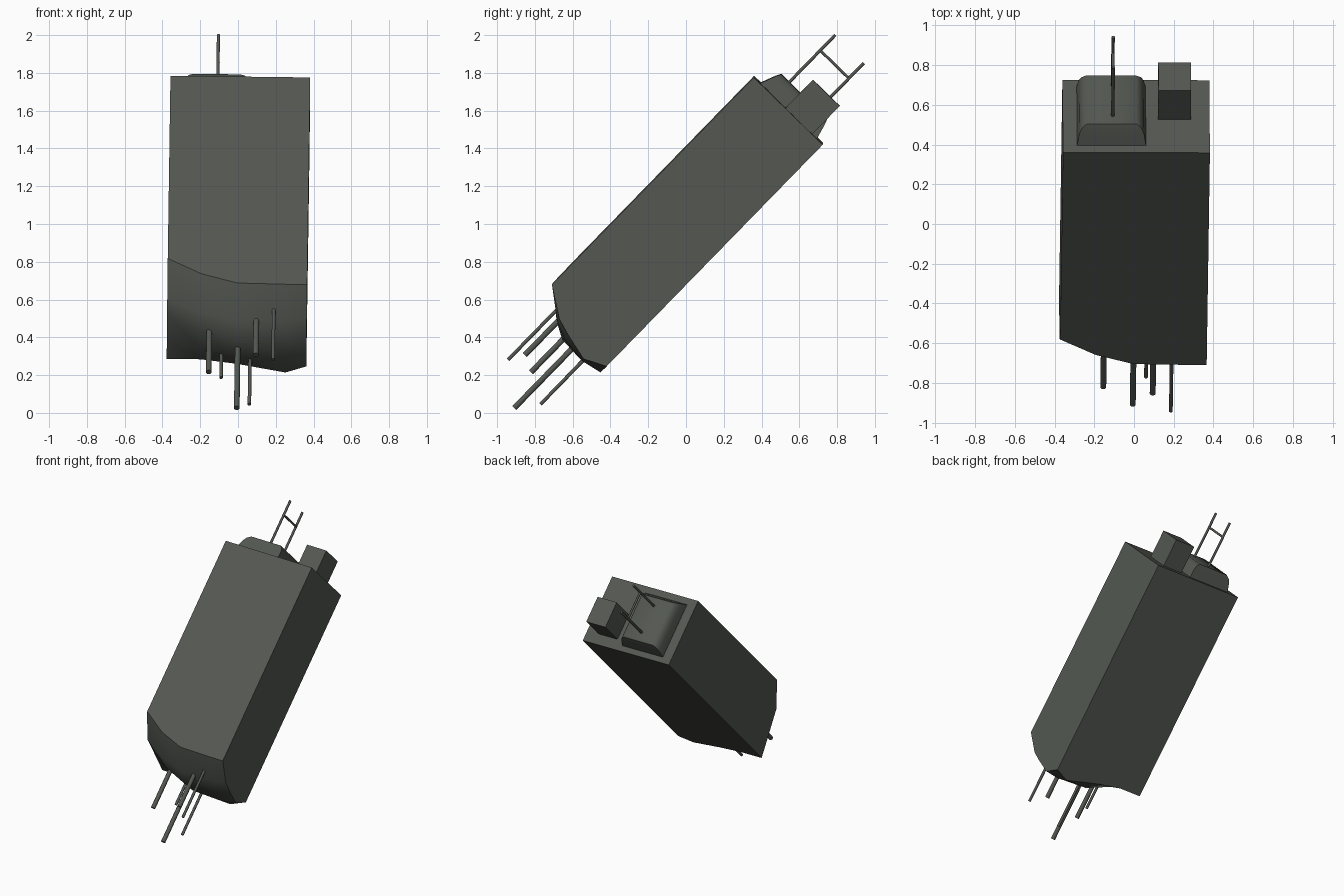
import bpy, bmesh, math
from mathutils import Matrix, Vector

if "Cube" in bpy.data.objects:
    bpy.data.objects.remove(bpy.data.objects["Cube"])

# tilted frame: X across, A along the body, N towards the upper front
A = Vector((0.0107, 0.698, 0.716)).normalized()
X = Vector((1, -0.003, -0.012))
X = (X - A * X.dot(A)).normalized()
N = X.cross(A)

def P(x, a, n):
    return X * x + A * a + N * n

mat = bpy.data.materials.new("dark_grey_green")
mat.diffuse_color = (0.088, 0.097, 0.083, 1)
mat.use_nodes = True
mat.node_tree.nodes["Principled BSDF"].inputs["Base Color"].default_value = mat.diffuse_color

def finish(bm, name, angle=30):
    bmesh.ops.recalc_face_normals(bm, faces=bm.faces)
    me = bpy.data.meshes.new(name)
    bm.to_mesh(me)
    bm.free()
    me.materials.append(mat)
    ob = bpy.data.objects.new(name, me)
    bpy.context.collection.objects.link(ob)
    bpy.ops.object.select_all(action='DESELECT')
    ob.select_set(True)
    bpy.context.view_layer.objects.active = ob
    bpy.ops.object.shade_smooth_by_angle(angle=math.radians(angle))
    return ob

def loft(name, rings, angle=30):
    """Skin equal-sized rings of points and cap both ends."""
    bm = bmesh.new()
    vs = [[bm.verts.new(p) for p in r] for r in rings]
    k = len(vs[0])
    for r0, r1 in zip(vs, vs[1:]):
        for i in range(k):
            bm.faces.new((r0[i], r0[(i + 1) % k], r1[(i + 1) % k], r1[i]))
    bm.faces.new(vs[0])
    bm.faces.new(vs[-1])
    return finish(bm, name, angle)

def rod(name, p, q, r, sides=8):
    d = q - p
    u = X if abs(d.normalized().dot(X)) < 0.9 else N
    w = d.normalized().cross(u)
    rings = [[c + r * (u * math.cos(t) + w * math.sin(t))
              for t in (2 * math.pi * (i + 0.5) / sides for i in range(sides))] for c in (p, q)]
    return loft(name, rings, 50)

# main body: long box whose lower end is a skewed rounded nose
TOP = 1.526
cols = (-0.38, -0.2, -0.01, 0.25, 0.36)
rows = (0.985, 0.83, 0.74, 0.59, 0.475)
nose = ((0.175, 0.065, 0.0, -0.005, -0.005),
        (0.023, -0.07, -0.13, -0.125, -0.108),
        (0.0, -0.11, -0.18, -0.165, -0.135),
        (-0.04, -0.1, -0.175, -0.185, -0.17),
        (-0.07, -0.07, -0.10, -0.16, -0.113))
bm = bmesh.new()
g = [[bm.verts.new(P(x, a, n)) for x, a in zip(cols, line)] for n, line in zip(rows, nose)]
for i in range(4):
    for j in range(4):
        bm.faces.new((g[i][j], g[i][j + 1], g[i + 1][j + 1], g[i + 1][j]))
fl, fr, bl, br = [bm.verts.new(P(x, TOP, n)) for n in (rows[0], rows[-1]) for x in (cols[0], cols[-1])]
bm.faces.new((fl, fr, br, bl))
bm.faces.new(g[0] + [fr, fl])
bm.faces.new(g[-1] + [br, bl])
bm.faces.new([r[0] for r in g] + [bl, fl])
bm.faces.new([r[-1] for r in g] + [br, fr])
finish(bm, "body", 50)

# rounded raised hatch on the upper end
rings = []
for h, ix, i_n in ((-0.01, 0, 0), (0.06, 0.012, 0.027), (0.09, 0.026, 0.04), (0.109, 0.05, 0.05)):
    x0, x1, n0, n1 = -0.31 + ix, 0.04 - ix, 0.515 + i_n * 0.7, 0.94 - i_n
    rings.append([P(x, TOP + h, n) for x, n in ((x0, n0), (x1, n0), (x1, n1), (x0, n1))])
loft("hatch", rings, 45)

# box beside the hatch
loft("side_box", [[P(x, a, n) for x, n in ((0.10, 0.553), (0.265, 0.553), (0.265, 0.751), (0.10, 0.751))]
                  for a in (TOP - 0.01, 1.734)])

# H-shaped aerial
for i, n in enumerate((0.83, 0.618)):
    rod(f"aerial_post_{i + 1}", P(-0.13, 1.6, n), P(-0.13, 1.982, n), 0.009)
rod("aerial_crossbar", P(-0.13, 1.869, 0.618), P(-0.13, 1.869, 0.83), 0.008)

# thin rods hanging from the nose: x, end, height, radius
for i, (x, a, n, r) in enumerate(((0.185, -0.455, 0.872, 0.01), (0.093, -0.375, 0.825, 0.016),
                                  (-0.155, -0.42, 0.737, 0.016), (-0.004, -0.616, 0.669, 0.016),
                                  (0.062, -0.505, 0.584, 0.01), (-0.09, -0.31, 0.584, 0.01))):
    rod(f"nose_rod_{i + 1}", P(x, a, n), P(x, 0.0, n), r)
